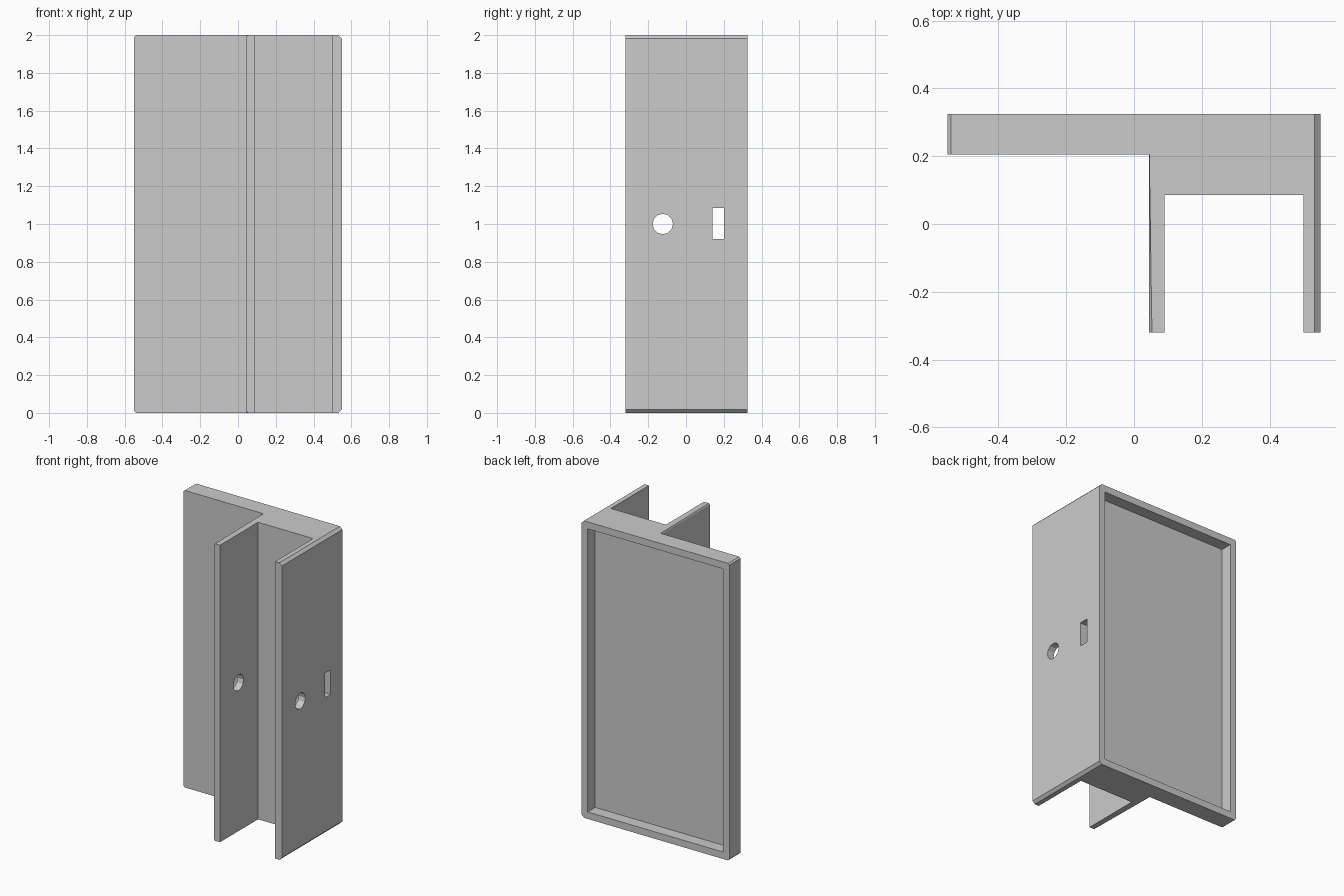
import bpy, bmesh, math

cube = bpy.data.objects.get("Cube")
if cube:
    bpy.data.objects.remove(cube, do_unlink=True)

grey = bpy.data.materials.new("plain grey")
grey.use_nodes = True
grey.diffuse_color = (0.6, 0.6, 0.6, 1)
grey.node_tree.nodes["Principled BSDF"].inputs["Base Color"].default_value = grey.diffuse_color


def make_object(name, bm):
    bmesh.ops.recalc_face_normals(bm, faces=bm.faces)
    mesh = bpy.data.meshes.new(name)
    bm.to_mesh(mesh)
    bm.free()
    mesh.materials.append(grey)
    obj = bpy.data.objects.new(name, mesh)
    bpy.context.collection.objects.link(obj)
    return obj


def extrude(name, points, direction, bevel_x=()):
    """Extrude a flat outline; chamfer the top and bottom edges lying at the given x."""
    bm = bmesh.new()
    face = bm.faces.new([bm.verts.new(p) for p in points])
    geom = bmesh.ops.extrude_face_region(bm, geom=[face])["geom"]
    verts = [g for g in geom if isinstance(g, bmesh.types.BMVert)]
    bmesh.ops.translate(bm, verts=verts, vec=direction)
    for x, width in bevel_x:
        edges = [e for e in bm.edges
                 if all(abs(v.co.x - x) < 0.001 for v in e.verts)
                 and abs(e.verts[0].co.z - e.verts[1].co.z) < 0.001]
        bmesh.ops.bevel(bm, geom=edges, offset=width, segments=1,
                        profile=0.5, affect='EDGES')
    return make_object(name, bm)


def cut(target, cutter):
    mod = target.modifiers.new(cutter.name, 'BOOLEAN')
    mod.operation = 'DIFFERENCE'
    mod.solver = 'EXACT'
    mod.object = cutter
    cutter.hide_render = True
    cutter.hide_set(True)


# Bracket: back plate, raised block and two long flanges in one outline
outline = [(-0.55, 0.325), (-0.55, 0.205), (0.045, 0.205), (0.045, -0.32),
           (0.09, -0.32), (0.09, 0.085), (0.5, 0.085), (0.5, -0.32),
           (0.55, -0.32), (0.55, 0.325)]
bracket = extrude("bracket", [(x, y, 0) for x, y in outline], (0, 0, 2),
                  [(0.55, 0.018), (-0.55, 0.01), (0.045, 0.008)])

# Shallow tray in the back of the plate
tray = extrude("tray_cutter",
               [(x, 0.245, z) for x, z in ((-0.505, 0.047), (0.505, 0.047),
                                           (0.505, 1.953), (-0.505, 1.953))],
               (0, 0.2, 0))

# Rectangular slot through the block
slot = extrude("slot_cutter",
               [(-0.1, y, z) for y, z in ((0.139, 0.92), (0.201, 0.92),
                                          (0.201, 1.085), (0.139, 1.085))],
               (0.8, 0, 0))

# Round hole through both flanges
angles = [math.tau * i / 12 for i in range(12)]
hole = extrude("hole_cutter",
               [(-0.1, -0.123 + 0.054 * math.cos(a), 1 + 0.054 * math.sin(a)) for a in angles],
               (0.8, 0, 0))

for cutter in (tray, slot, hole):
    cut(bracket, cutter)
